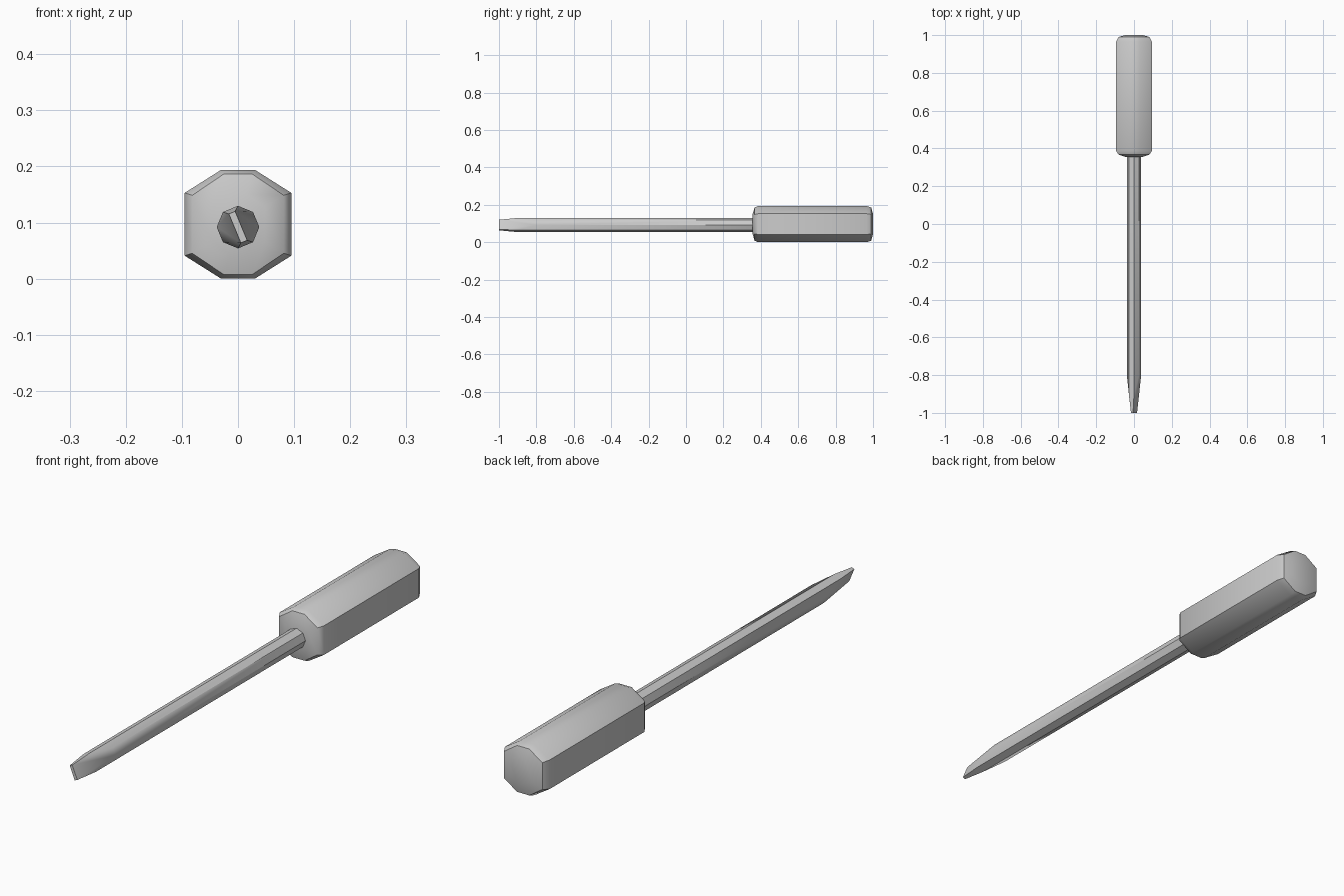
import bpy, bmesh, math
from mathutils import Vector

if "Cube" in bpy.data.objects:
    bpy.data.objects.remove(bpy.data.objects["Cube"])


def finish(name, bm, angle):
    bmesh.ops.recalc_face_normals(bm, faces=bm.faces)
    mesh = bpy.data.meshes.new(name)
    bm.to_mesh(mesh)
    bm.free()
    ob = bpy.data.objects.new(name, mesh)
    bpy.context.collection.objects.link(ob)
    bpy.ops.object.select_all(action='DESELECT')
    bpy.context.view_layer.objects.active = ob
    ob.select_set(True)
    bpy.ops.object.shade_smooth_by_angle(angle=math.radians(angle))
    return ob


# Handle: stretched octagon lofted along y, chamfered and slightly domed at both ends
half = [(0.03, 0.097), (0.095, 0.056), (0.095, -0.056), (0.03, -0.097)]
section = half + [(-x, z) for x, z in reversed(half)]
rings = [(0.356, 0.5, 0.55), (0.367, 0.86, 0.92), (0.387, 1, 1),
         (0.965, 1, 1), (0.99, 0.86, 0.92), (1.0, 0.5, 0.55)]
bm = bmesh.new()
loops = [[bm.verts.new((x * sx, y, 0.097 + z * sz)) for x, z in section]
         for y, sx, sz in rings]
for a, b in zip(loops, loops[1:]):
    for i in range(8):
        j = (i + 1) % 8
        bm.faces.new((a[i], a[j], b[j], b[i]))
bm.faces.new(loops[0])
bm.faces.new(loops[-1])
finish("handle", bm, 40)

# Shaft and flat blade: convex hull in a frame turned to the blade direction
turn = math.radians(112.5)
along = Vector((math.cos(turn), 0, math.sin(turn)))
across = Vector((math.sin(turn), 0, -math.cos(turn)))
stations = [(0.0351, 0.0145, 0.37), (0.0145, 0.0351, 0.37),    # end inside handle
            (0.0351, 0.0145, -0.90), (0.0145, 0.0351, -0.80),  # taper starts
            (0.028, 0.006, -1.0)]                              # tip
bm = bmesh.new()
for u, v, y in stations:
    for su in (1, -1):
        for sv in (1, -1):
            bm.verts.new(along * u * su + across * v * sv + Vector((0, y, 0.092)))
bmesh.ops.convex_hull(bm, input=bm.verts)
bmesh.ops.dissolve_limit(bm, angle_limit=math.radians(1), verts=bm.verts, edges=bm.edges)
finish("shaft", bm, 40)
